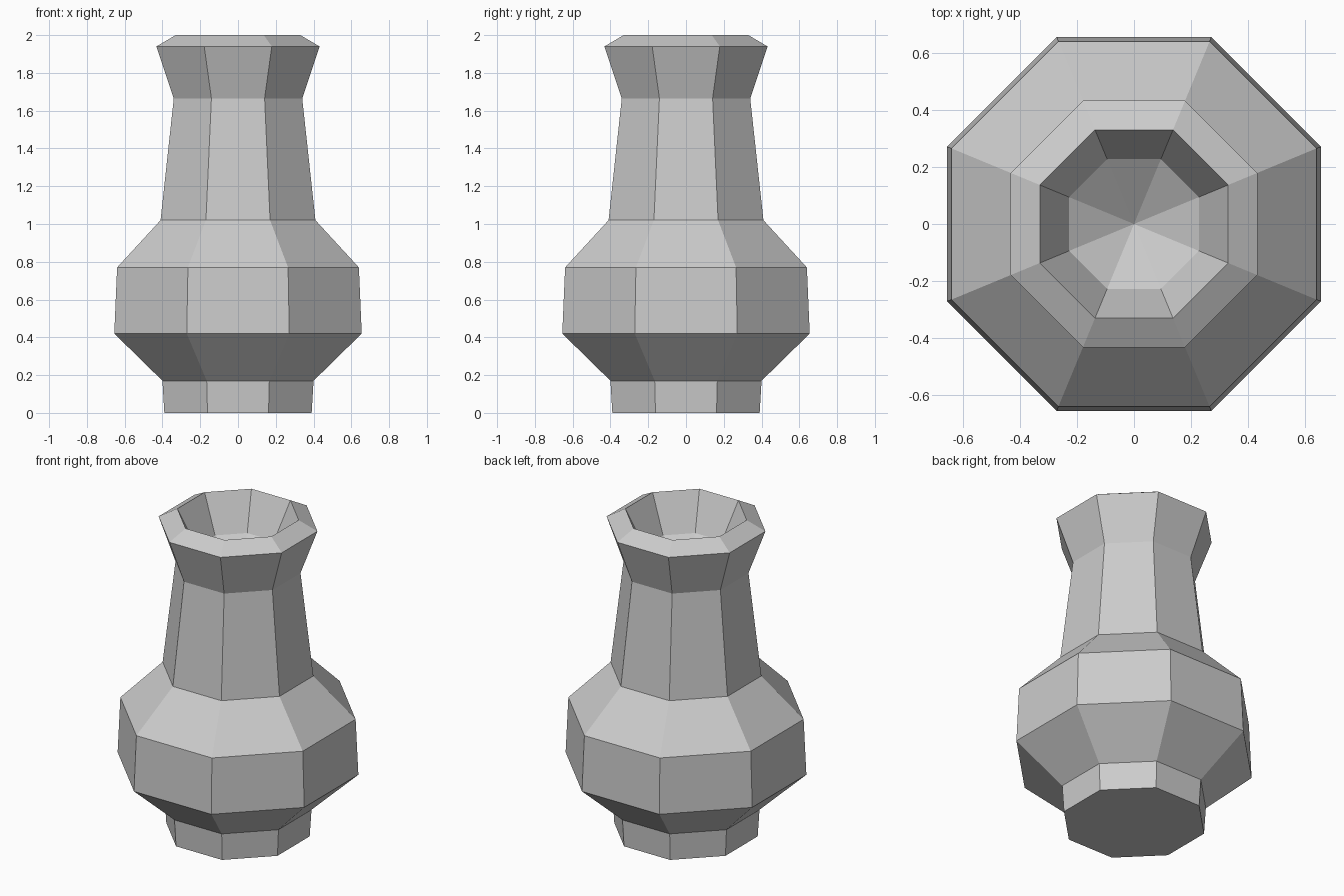
import bpy, bmesh
from math import cos, sin, pi

if "Cube" in bpy.data.objects:
    bpy.data.objects.remove(bpy.data.objects["Cube"])

SIDES = 8
# (distance from axis to the flat side, height), foot to rim and down into the mouth
PROFILE = [(0.39, 0.0), (0.40, 0.17), (0.655, 0.42), (0.64, 0.77),
           (0.41, 1.02), (0.34, 1.665), (0.432, 1.94), (0.33, 2.0),
           (0.227, 1.77)]
MOUTH_FLOOR = 1.61

bm = bmesh.new()


def ring(apothem, z):
    r = apothem / cos(pi / SIDES)
    angles = [(i + 0.5) * 2 * pi / SIDES for i in range(SIDES)]
    return [bm.verts.new((r * cos(a), r * sin(a), z)) for a in angles]


rings = [ring(a, z) for a, z in PROFILE]

# Base
bm.faces.new(rings[0][::-1])

# Walls, rim and inner mouth
for low, high in zip(rings, rings[1:]):
    for i in range(SIDES):
        j = (i + 1) % SIDES
        bm.faces.new((low[i], low[j], high[j], high[i]))

# Conical floor of the mouth
tip = bm.verts.new((0, 0, MOUTH_FLOOR))
for i in range(SIDES):
    bm.faces.new((rings[-1][i], rings[-1][(i + 1) % SIDES], tip))

bmesh.ops.recalc_face_normals(bm, faces=bm.faces)
mesh = bpy.data.meshes.new("vase")
bm.to_mesh(mesh)
bm.free()
vase = bpy.data.objects.new("vase", mesh)
bpy.context.collection.objects.link(vase)
